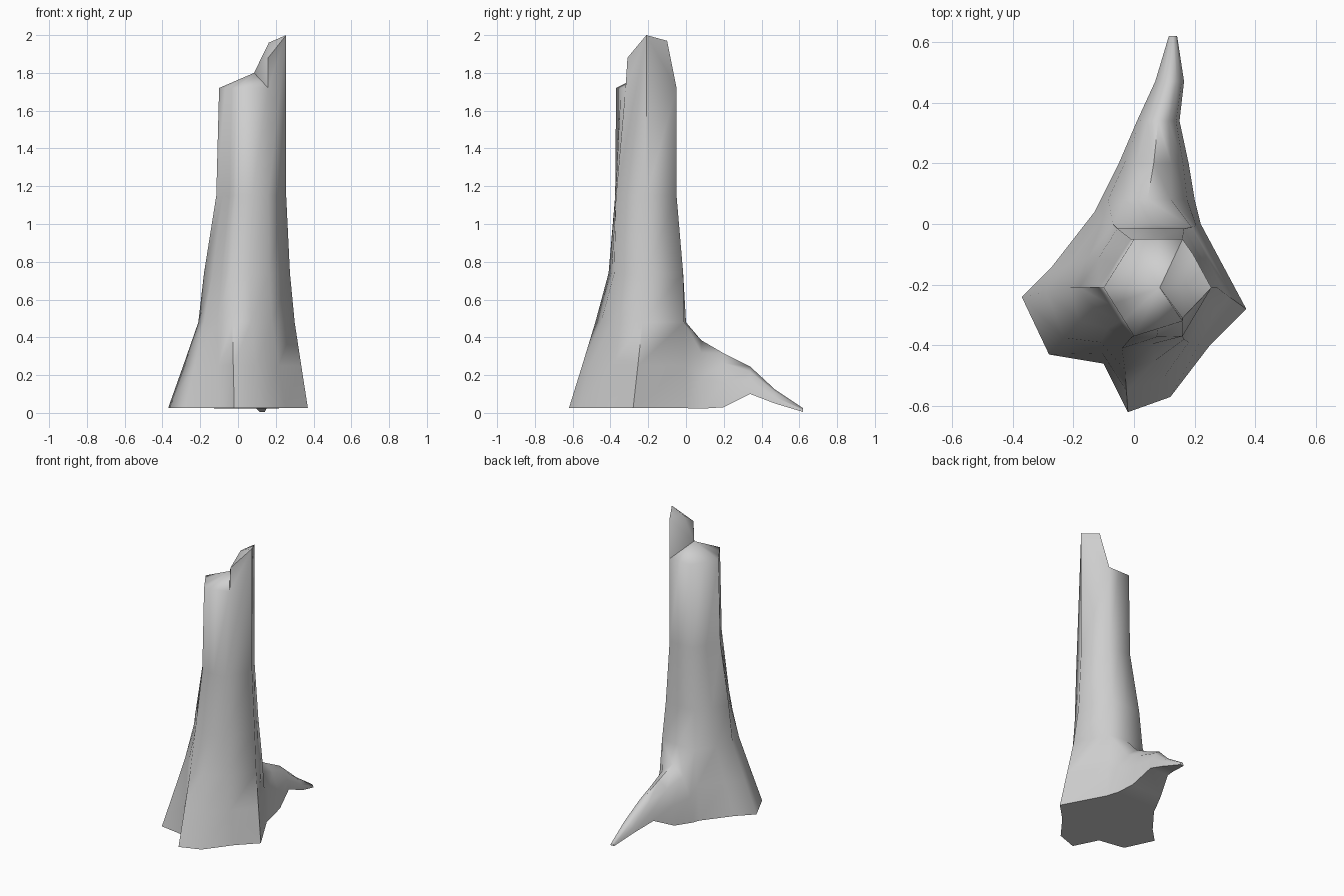
import bpy
import bmesh
from mathutils import Vector

old = bpy.data.objects.get("Cube")
if old:
    bpy.data.objects.remove(old)

bark = bpy.data.materials.new("grey_bark")
bark.use_nodes = True
grey = (0.62, 0.62, 0.62, 1)
bark.diffuse_color = grey
bark.node_tree.nodes["Principled BSDF"].inputs["Base Color"].default_value = grey

bm = bmesh.new()


def ring(points, z):
    return [bm.verts.new((x, y, z)) for x, y in points]


def hexagon(a, f, e, d, c, b):
    """Six trunk corners plus the in-between columns that feed the roots."""
    a, f, e, d, c, b = map(Vector, (a, f, e, d, c, b))
    return [a, a.lerp(f, 0.33), a.lerp(f, 0.67), f, f.lerp(e, 0.5), e, d,
            c, c.lerp(b, 0.5), b, b.lerp(a, 0.5)]


def bridge(low, high, skip=()):
    n = len(low)
    for i in range(n):
        if i not in skip:
            j = (i + 1) % n
            bm.faces.new((low[i], low[j], high[j], high[i]))


# Ground outline, flared shoulder and the ring halfway between them
foot = [(-.37, -.24), (-.28, -.43), (-.1, -.46), (-.02, -.62), (.12, -.57),
        (.25, -.4), (.37, -.28), (.22, 0), (.05, .02), (-.13, .04), (-.27, -.14)]
flare = [(-.21, -.21), (-.18, -.32), (-.11, -.39), (-.03, -.48), (.07, -.45),
         (.18, -.39), (.3, -.23), (.19, -.01), (.06, 0), (-.07, 0), (-.15, -.11)]
half = [Vector(p).lerp(Vector(q), 0.5) for p, q in zip(foot, flare)]

# Hexagonal trunk above the roots
waist = hexagon((-.18, -.21), (-.04, -.41), (.165, -.38), (.275, -.21), (.165, -.015), (-.055, -.015))
middle = hexagon((-.115, -.21), (-.01, -.375), (.16, -.37), (.255, -.21), (.16, -.05), (-.01, -.05))
crown = hexagon((-.1, -.21), (0, -.37), (.16, -.32), (.255, -.21), (.16, -.05), (0, -.05))

base, knee, shoulder = ring(foot, .025), ring(half, .25), ring(flare, .48)
rings = [shoulder, ring(waist, .74), ring(middle, 1.15), ring(crown, 1.72)]
ROOT = (7, 8)
bridge(base, knee, ROOT)
bridge(knee, shoulder, ROOT)
for low, high in zip(rings, rings[1:]):
    bridge(low, high)

# Underside of the trunk
bm.faces.new([v for i, v in enumerate(base) if i != 8])

# Long back root: closed arches joined to the opening left in the trunk
section = [base[7], knee[7], shoulder[7], shoulder[8], shoulder[9], knee[9], base[9]]
ARCH = [(0, 0), (.08, .45), (.25, .82), (.5, 1), (.75, .82), (.92, .45), (1, 0)]
stations = [(.08, .2, -.11, .022, .385), (.2, .18, -.05, .03, .315),
            (.34, .15, .01, .1, .245), (.47, .165, .07, .05, .125),
            (.62, .142, .115, .005, .025)]
for y, right, left, low, top in stations:
    arch = [bm.verts.new((right + (left - right) * t, y, low + (top - low) * h))
            for t, h in ARCH]
    bridge(section, arch)
    section = arch
bm.faces.new(section)
for v in (base[8], knee[8]):
    bm.verts.remove(v)

# Broken top: a tall splinter on one side sloping down to the flat rim
rim = rings[-1]
E, D, C = rim[5], rim[6], rim[7]
D.co.z = 2.0
split = bm.verts.new((.16, -.31, 1.88))
notch = bm.verts.new((.195, -.1, 1.97))
ledge = bm.verts.new((.163, -.205, 1.96))
heart = bm.verts.new((.085, -.21, 1.8))
for tri in ((E, split, D), (D, notch, C), (E, heart, split), (split, heart, ledge),
            (split, ledge, D), (D, ledge, notch), (ledge, heart, notch), (notch, heart, C)):
    bm.faces.new(tri)
for i in range(len(rim)):
    if i not in (5, 6):
        bm.faces.new((rim[i], rim[(i + 1) % len(rim)], heart))

bmesh.ops.recalc_face_normals(bm, faces=bm.faces)
mesh = bpy.data.meshes.new("tree_stump")
bm.to_mesh(mesh)
bm.free()
mesh.materials.append(bark)
stump = bpy.data.objects.new("tree_stump", mesh)
bpy.context.collection.objects.link(stump)

bpy.ops.object.select_all(action="DESELECT")
stump.select_set(True)
bpy.context.view_layer.objects.active = stump
bpy.ops.object.shade_smooth_by_angle(angle=1.13)
